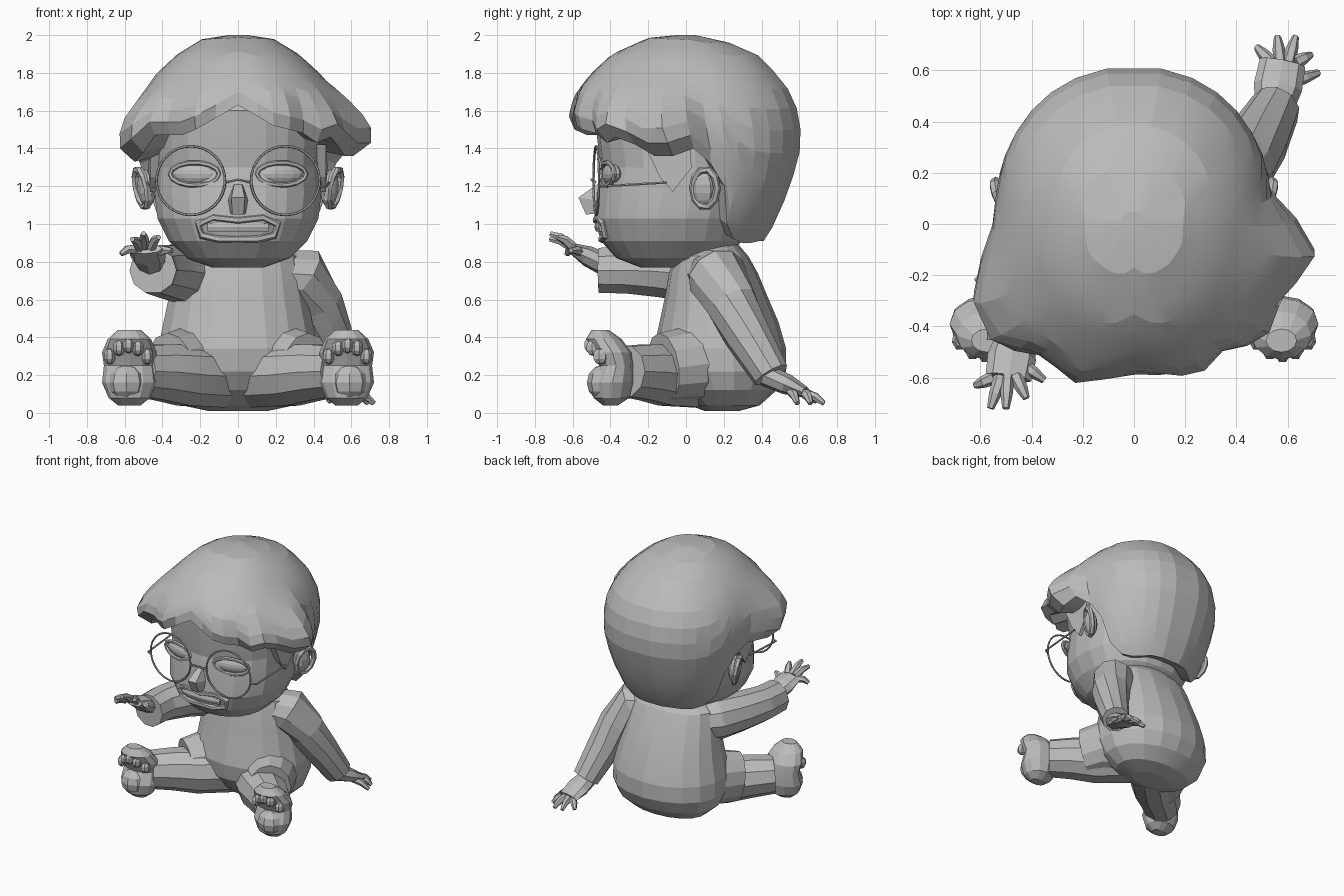
import bpy, bmesh, math
from mathutils import Vector

cube = bpy.data.objects.get("Cube")
if cube:
    bpy.data.objects.remove(cube)

grey = bpy.data.materials.new("plain_grey")
grey.use_nodes = True
grey.diffuse_color = (0.5, 0.5, 0.5, 1)
grey.node_tree.nodes["Principled BSDF"].inputs["Base Color"].default_value = (0.5, 0.5, 0.5, 1)


def finish(name, bm):
    bmesh.ops.recalc_face_normals(bm, faces=bm.faces)
    mesh = bpy.data.meshes.new(name)
    bm.to_mesh(mesh)
    bm.free()
    mesh.materials.append(grey)
    ob = bpy.data.objects.new(name, mesh)
    bpy.context.collection.objects.link(ob)
    bpy.ops.object.select_all(action='DESELECT')
    ob.select_set(True)
    bpy.context.view_layer.objects.active = ob
    bpy.ops.object.shade_smooth_by_angle(angle=math.radians(11))
    return ob


def skin(name, rings, closed=False):
    """Bridge equal rings of points; cap the ends unless closed."""
    bm = bmesh.new()
    vs = [[bm.verts.new(p) for p in r] for r in rings]
    n = len(vs[0])
    pairs = list(zip(vs, vs[1:])) + ([(vs[-1], vs[0])] if closed else [])
    for a, b in pairs:
        for i in range(n):
            j = (i + 1) % n
            bm.faces.new((a[i], a[j], b[j], b[i]))
    if not closed:
        bm.faces.new(vs[0])
        bm.faces.new(vs[-1])
    return finish(name, bm)


def oval(z, front, back, half, a, e=2.0, x=0):
    """Point on a horizontal superellipse, angle a measured from the front."""
    s, c = math.sin(a), math.cos(a)
    px = half * math.copysign(abs(s) ** (2 / e), s)
    py = -(back - front) / 2 * math.copysign(abs(c) ** (2 / e), c)
    return Vector((x + px, (front + back) / 2 + py, z))


def stack(name, levels, n=20, e=2.0, x=0):
    turn = [2 * math.pi * i / n for i in range(n)]
    return skin(name, [[oval(*lv, a, e, x) for a in turn] for lv in levels])


def tube(name, pts, radii, n=8, ref=(0, 0, 1), closed=False):
    pts, ref, rings = [Vector(p) for p in pts], Vector(ref), []
    m = len(pts)
    for i, p in enumerate(pts):
        nxt = pts[(i + 1) % m] if closed else pts[min(i + 1, m - 1)]
        prv = pts[i - 1] if closed else pts[max(i - 1, 0)]
        t = (nxt - prv).normalized()
        side = t.cross(ref).normalized()
        up = side.cross(t)
        r = radii[i] if isinstance(radii, list) else radii
        w, h = r if isinstance(r, tuple) else (r, r)
        rings.append([p + side * w * math.cos(2 * math.pi * k / n)
                      + up * h * math.sin(2 * math.pi * k / n) for k in range(n)])
    return skin(name, rings, closed)


def ball(name, loc, size, u=10, v=7, rot=(0, 0, 0)):
    bm = bmesh.new()
    bmesh.ops.create_uvsphere(bm, u_segments=u, v_segments=v, radius=1)
    ob = finish(name, bm)
    ob.location, ob.scale, ob.rotation_euler = loc, size, rot
    return ob


# Head
stack("head", [(.77, -.24, .05, .14), (.82, -.37, .2, .28), (.91, -.45, .3, .37),
               (1.03, -.485, .34, .43), (1.16, -.475, .38, .445), (1.3, -.45, .4, .44),
               (1.45, -.47, .4, .45), (1.6, -.48, .4, .45), (1.75, -.35, .35, .35)], 22, 2.3)

# Hair cap: columns from the crown to a scalloped edge that flares over the face
profile = [(2.0, -.05, .05, .05), (1.985, -.2, .17, .18), (1.9, -.39, .38, .32),
           (1.8, -.5, .48, .43), (1.7, -.58, .56, .495), (1.6, -.6, .6, .535),
           (1.5, -.59, .615, .545), (1.4, -.54, .615, .54), (1.2, -.46, .56, .5),
           (1.0, -.41, .475, .44), (.9, -.36, .41, .37)]
# Degrees from the front, lower edge height, outward flare
strands = [(-170, .91, 0), (-157, .91, 0), (-145, .9, 0), (-134, .9, 0), (-123, .92, 0),
           (-113, 1.0, 0), (-106, 1.2, 0), (-98, 1.32, 0), (-88, 1.38, .01), (-77, 1.36, .07),
           (-66, 1.33, .14), (-54, 1.38, .15), (-46, 1.47, .11), (-38, 1.47, .05),
           (-30, 1.47, .05), (-21, 1.5, .08), (-11, 1.56, .04), (0, 1.63, -.02), (10, 1.57, .0),
           (18, 1.52, .03), (27, 1.5, .05), (37, 1.48, .02), (45, 1.43, .07), (54, 1.46, .11),
           (63, 1.42, .09), (72, 1.36, .12), (81, 1.36, .17), (90, 1.4, .09), (98, 1.32, 0),
           (106, 1.2, 0), (113, 1.0, 0), (123, .92, 0), (134, .9, 0), (145, .9, 0),
           (157, .91, 0), (170, .91, 0)]


def level(z):
    for a, b in zip(profile, profile[1:]):
        if b[0] <= z <= a[0]:
            t = (a[0] - z) / (a[0] - b[0])
            return [p + (q - p) * t for p, q in zip(a, b)]


def hair_point(z, deg, flare):
    p = oval(*level(z), math.radians(deg), 2.15)
    grow = min(max((1.78 - z) / .26, 0), 1)
    out = Vector((p.x, p.y, 0)).normalized()
    return p + out * flare * grow


ROWS = 11
hair = [[] for _ in range(ROWS + 3)]
for deg, low, flare in strands:
    for k in range(ROWS):
        z = 2 - (2 - low - .07) * (k / (ROWS - 1)) ** 1.4
        hair[k].append(hair_point(z, deg, flare))
    hair[ROWS].append(hair_point(low, deg, flare * .5))
    tip = hair_point(low, deg, 0)
    hair[ROWS + 1].append(Vector((tip.x * .85, tip.y * .8, low + .03)))
    hair[ROWS + 2].append(Vector((tip.x * .3, tip.y * .3, 1.3)))
skin("hair", hair)

# Nose
skin("nose", [[(-.03, -.43, 1.21), (.03, -.43, 1.21), (.02, -.47, 1.21), (-.02, -.47, 1.21)],
              [(-.06, -.43, 1.12), (.06, -.43, 1.12), (.035, -.57, 1.14), (-.035, -.57, 1.14)],
              [(-.05, -.43, 1.06), (.05, -.43, 1.06), (.03, -.53, 1.05), (-.03, -.53, 1.05)]])

# Mouth: lips and teeth
lips = [(-.21, 1.0), (-.13, 1.035), (0, 1.02), (.13, 1.035), (.21, 1.0),
        (.19, .94), (.1, .92), (-.1, .92), (-.19, .94)]
tube("lips", [(x, -.475 + .9 * x * x + (.02 if z < .95 else 0), z) for x, z in lips],
     .021, 6, (0, 1, 0), True)
tube("teeth", [(x, -.47 + .9 * x * x, .985) for x in (-.16, -.08, 0, .08, .16)], (.015, .028), 6)

# Face details in pairs
for s, side in ((-1, "right"), (1, "left")):
    ball(side + "_eye", (s * .23, -.395, 1.265), (.125, .04, .055), 14, 8, (0, 0, s * .3))
    lid = []
    for k in range(14):
        a = 2 * math.pi * k / 14
        x = .23 + .13 * math.cos(a)
        lid.append((s * x, -.45 + .55 * x * x, 1.265 + .06 * math.sin(a)))
    tube(side + "_eyelid", lid, .013, 6, (0, 1, 0), True)

    # Pointed hair in front of the ear
    skin(side + "_sideburn", [[(s * x, -.22, 1.42), (s * x, .02, 1.42), (s * (x + .01), .03, 1.3),
                               (s * x, -.07, 1.17), (s * x, -.14, 1.25)] for x in (.4, .465)])

    # Ear with a rolled rim
    ball(side + "_ear", (s * .485, .09, 1.19), (.045, .07, .1), 10, 7, (0, s * .1, -s * .4))
    rim = []
    for k in range(10):
        a = 2 * math.pi * k / 10
        y = .1 + .065 * math.cos(a)
        rim.append((s * (.465 + .45 * y + .02 * math.sin(a)), y, 1.19 + .1 * math.sin(a)))
    tube(side + "_ear_rim", rim, .02, 6, (1, 0, 0), True)

    # Glasses
    bpy.ops.object.select_all(action='DESELECT')
    bpy.ops.mesh.primitive_torus_add(major_segments=32, minor_segments=6, major_radius=.182,
                                     minor_radius=.007, location=(s * .25, -.475, 1.23),
                                     rotation=(math.pi / 2, 0, s * .08))
    bpy.context.object.name = side + "_glasses_rim"
    bpy.context.object.data.materials.append(grey)
    tube(side + "_glasses_arm", [(s * .43, -.46, 1.2), (s * .47, -.44, 1.2), (s * .48, -.1, 1.22)],
         .007, 6)
tube("glasses_bridge", [(-.07, -.48, 1.22), (0, -.5, 1.235), (.07, -.48, 1.22)], .007, 6)

# Torso
stack("torso", [(.01, .1, .28, .16), (.04, .02, .39, .3), (.12, -.08, .48, .39),
                (.22, -.15, .53, .43), (.34, -.17, .53, .43), (.48, -.14, .49, .4),
                (.62, -.11, .43, .37), (.74, -.09, .38, .35), (.83, -.06, .33, .33),
                (.9, .0, .27, .22)], 18, 2.1)

# Legs and feet
for s, side in ((-1, "right"), (1, "left")):
    tube(side + "_shirt_flap", [(s * .14, .14, .25), (s * .28, .0, .26), (s * .36, -.12, .24)],
         [.2, (.19, .195), (.15, .185)], 12)
    tube(side + "_trouser_leg", [(s * .1, .08, .19), (s * .28, -.1, .2), (s * .41, -.21, .215),
                                 (s * .53, -.32, .22)], [.17, .17, .155, .14], 10)
    stack(side + "_foot", [(.04, -.44, -.36, .06), (.08, -.49, -.3, .11), (.16, -.5, -.28, .145),
                           (.25, -.46, -.28, .135), (.32, -.49, -.29, .145),
                           (.39, -.53, -.34, .115), (.44, -.5, -.41, .06)], 12, 2, s * .575)
    ball(side + "_heel_pad", (s * .59, -.44, .16), (.1, .085, .095), 8, 6)
    for k in range(5):
        u = k - 2
        ball(f"{side}_toe_{k + 1}", (s * (.58 + .05 * u), -.5 + .012 * u * u, .36 - .015 * u * u),
             (.033, .045, .045), 7, 5)

# Arms
tube("left_sleeve", [(.2, .13, .74), (.33, .16, .73), (.42, .24, .58), (.48, .32, .42),
                     (.55, .45, .2)], [.13, .16, .14, .125, .1], 10)
tube("right_sleeve", [(-.18, .14, .72), (-.3, .04, .74), (-.38, -.12, .75), (-.44, -.3, .755),
                      (-.45, -.46, .755)], [.14, .16, .145, .13, .125], 10)


# Hands: a flat palm, thumb first and then four fingers
def hand(name, wrist, knuckle, tips):
    wrist, knuckle = Vector(wrist), Vector(knuckle)
    mid = wrist.lerp(knuckle, .55)
    tube(name + "_palm", [wrist, mid, knuckle], [(.07, .06), (.095, .055), (.09, .03)], 8)
    for i, tip in enumerate(tips):
        tip = Vector(tip)
        spread = (tip - knuckle) * .45
        base = mid.lerp(tip, .3) if i == 0 else knuckle + Vector((spread.x, 0, spread.z * .3))
        bend = base.lerp(tip, .55) + Vector((0, 0, .012))
        tube(f"{name}_finger_{i + 1}", [base, bend, tip], [.028, .024, .014], 6)


hand("left_hand", (.54, .42, .2), (.58, .63, .11),
     [(.72, .59, .05), (.69, .66, .05), (.63, .73, .05), (.56, .73, .05), (.48, .69, .06)])
hand("right_hand", (-.46, -.42, .78), (-.49, -.6, .87),
     [(-.35, -.61, .86), (-.42, -.68, .93), (-.5, -.72, .95), (-.56, -.72, .92), (-.62, -.63, .84)])
